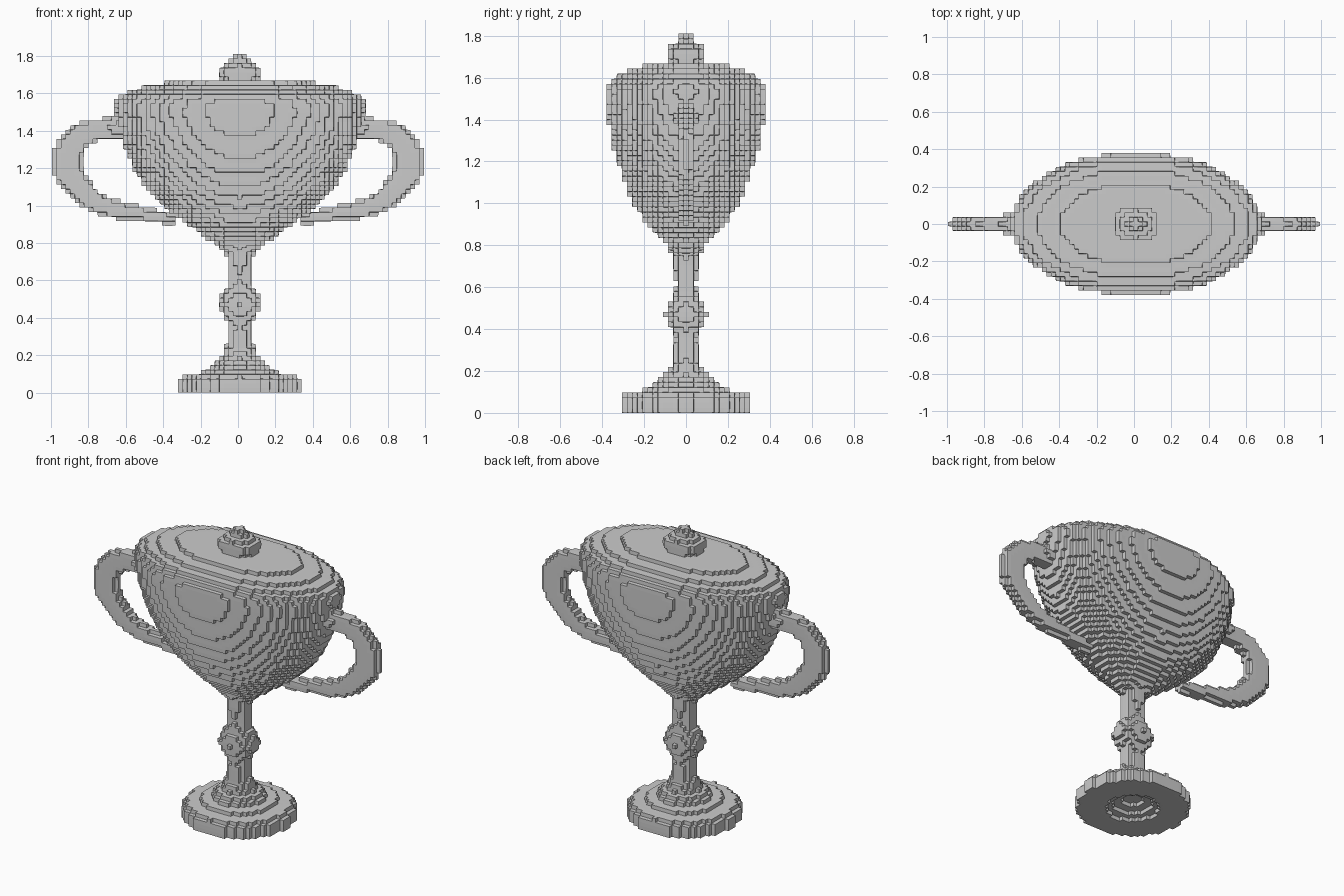
import bpy, bmesh, math
from mathutils import Vector

if "Cube" in bpy.data.objects:
    bpy.data.objects.remove(bpy.data.objects["Cube"])

CELL = 0.0245   # size of the stepped blocks
CX = 0.01

metal = bpy.data.materials.new("grey metal")
metal.use_nodes = True
GREY = (0.6, 0.6, 0.6, 1)
metal.diffuse_color = GREY
metal.node_tree.nodes["Principled BSDF"].inputs["Base Color"].default_value = GREY


def loft(name, rings):
    """Skin a list of vertex rings, cap both ends and step the surface."""
    bm = bmesh.new()
    loops = [[bm.verts.new(p) for p in ring] for ring in rings]
    n = len(loops[0])
    for a, b in zip(loops, loops[1:]):
        for i in range(n):
            j = (i + 1) % n
            bm.faces.new((a[i], a[j], b[j], b[i]))
    bm.faces.new(loops[0][::-1])
    bm.faces.new(loops[-1])
    bmesh.ops.recalc_face_normals(bm, faces=bm.faces)
    mesh = bpy.data.meshes.new(name)
    bm.to_mesh(mesh)
    bm.free()
    mesh.materials.append(metal)
    obj = bpy.data.objects.new(name, mesh)
    bpy.context.collection.objects.link(obj)
    size = max(max(v.co[k] for v in mesh.vertices) - min(v.co[k] for v in mesh.vertices)
               for k in range(3))
    depth = math.ceil(math.log2(size / CELL / 0.95))
    steps = obj.modifiers.new("steps", 'REMESH')
    steps.mode = 'BLOCKS'
    steps.octree_depth = depth
    steps.scale = size / (CELL * 2 ** depth)
    steps.use_remove_disconnected = False
    soften = obj.modifiers.new("soften", 'SMOOTH')
    soften.factor = 0.25
    soften.iterations = 1
    return obj


def turned(name, profile, n=64):
    """Oval lathe from (z, x radius, y radius) stations."""
    turns = [2 * math.pi * i / n for i in range(n)]
    return loft(name, [[(CX + rx * math.cos(t), ry * math.sin(t), z) for t in turns]
                       for z, rx, ry in profile])


def handle(name, side, path, n=16):
    """Oval bar along (x, z, half width, half thickness) stations."""
    rings = []
    for i, (x, z, w, d) in enumerate(path):
        a, b = path[max(i - 1, 0)], path[min(i + 1, len(path) - 1)]
        across = Vector((b[1] - a[1], 0, a[0] - b[0])).normalized()
        ring = []
        for k in range(n):
            t = 2 * math.pi * k / n
            p = Vector((x, 0, z)) + across * w * math.cos(t) + Vector((0, d * math.sin(t), 0))
            ring.append((p.x * side, p.y, p.z))
        rings.append(ring)
    return loft(name, rings)


# Foot with a hollow underside
turned("foot", [(0.07, 0.01, 0.01), (0.06, 0.06, 0.06), (0.03, 0.13, 0.13), (0, 0.17, 0.17),
                (0, 0.32, 0.315), (0.08, 0.32, 0.315), (0.1, 0.24, 0.24), (0.13, 0.16, 0.16),
                (0.18, 0.1, 0.1), (0.22, 0.08, 0.08)])

# Stem with its round knop
turned("stem", [(0.14, 0.1, 0.1), (0.25, 0.075, 0.06), (0.36, 0.065, 0.05), (0.4, 0.08, 0.07),
                (0.43, 0.105, 0.09), (0.47, 0.118, 0.1), (0.51, 0.11, 0.09), (0.55, 0.075, 0.06),
                (0.62, 0.06, 0.047), (0.74, 0.075, 0.06), (0.8, 0.1, 0.08)])

# Oval bowl with closed domed top
turned("bowl", [(0.75, 0.08, 0.06), (0.8, 0.14, 0.09), (0.85, 0.21, 0.135), (0.9, 0.28, 0.19),
                (1.0, 0.42, 0.25), (1.1, 0.51, 0.295), (1.2, 0.57, 0.33), (1.3, 0.615, 0.355),
                (1.4, 0.645, 0.375), (1.5, 0.665, 0.385), (1.55, 0.67, 0.38),
                (1.58, 0.65, 0.365), (1.61, 0.6, 0.335), (1.635, 0.52, 0.285),
                (1.655, 0.42, 0.22), (1.67, 0.3, 0.16), (1.68, 0.15, 0.1)])

# Lid knob and finial
turned("lid_knob", [(1.65, 0.1, 0.085), (1.69, 0.11, 0.09), (1.71, 0.122, 0.1),
                    (1.74, 0.115, 0.095), (1.76, 0.07, 0.055), (1.775, 0.05, 0.045),
                    (1.8, 0.03, 0.03)])

# Looped handles on both sides
PATH = [(0.58, 1.42, 0.075, 0.06), (0.66, 1.415, 0.06, 0.055), (0.75, 1.41, 0.055, 0.045),
        (0.82, 1.385, 0.065, 0.045), (0.88, 1.34, 0.075, 0.045), (0.91, 1.27, 0.085, 0.045),
        (0.91, 1.2, 0.085, 0.045), (0.88, 1.13, 0.075, 0.045), (0.82, 1.06, 0.065, 0.042),
        (0.75, 1.01, 0.055, 0.038), (0.66, 0.98, 0.05, 0.035), (0.5, 0.95, 0.04, 0.03),
        (0.34, 0.93, 0.03, 0.03)]
for side, label in ((1, "left"), (-1, "right")):
    handle(label + "_handle", side, PATH)
